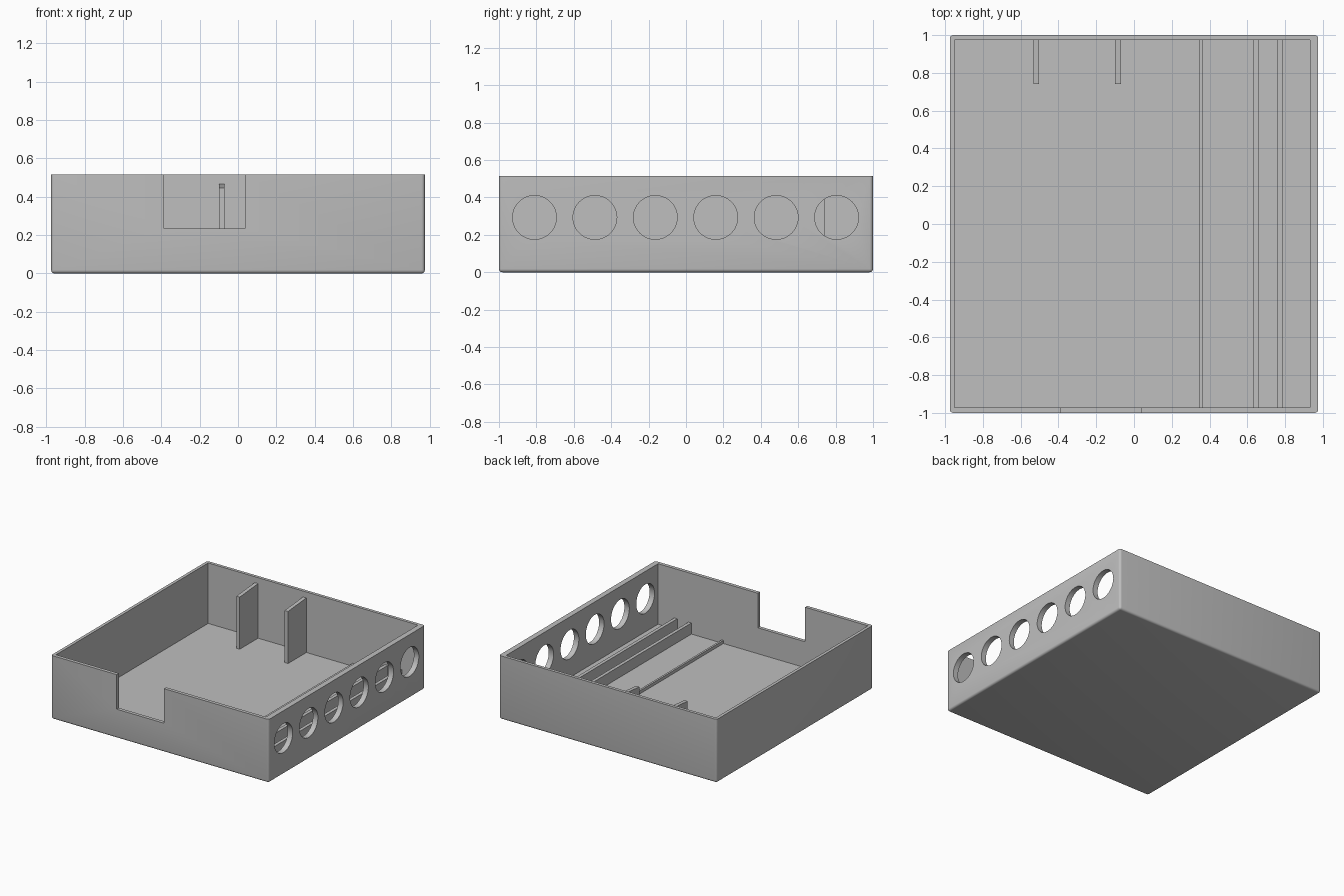
import bpy
import bmesh
from math import radians
from mathutils import Matrix

default = bpy.data.objects.get("Cube")
if default:
    bpy.data.objects.remove(default, do_unlink=True)

# Single plain grey material
grey = bpy.data.materials.new("matte_grey")
grey.use_nodes = True
colour = (0.52, 0.52, 0.52, 1)
grey.diffuse_color = colour
grey.node_tree.nodes["Principled BSDF"].inputs["Base Color"].default_value = colour

W, D, H = 0.975, 1.0, 0.515            # half width, half depth, height
IN_X, IN_Y = (-0.95, 0.931), (-0.972, 0.975)
FLOOR = 0.025
EMBED = 0.01                           # overlap that joins parts to the shell


def add_object(name, bm):
    mesh = bpy.data.meshes.new(name)
    bm.to_mesh(mesh)
    bm.free()
    mesh.materials.append(grey)
    obj = bpy.data.objects.new(name, mesh)
    bpy.context.collection.objects.link(obj)
    return obj


def box_mesh(x, y, z):
    bm = bmesh.new()
    bmesh.ops.create_cube(bm, size=1)
    for v in bm.verts:
        v.co = [r[0] if c < 0 else r[1] for c, r in zip(v.co, (x, y, z))]
    return bm


def box(name, x, y, z):
    return add_object(name, box_mesh(x, y, z))


def select_only(obj):
    bpy.ops.object.select_all(action='DESELECT')
    obj.select_set(True)
    bpy.context.view_layer.objects.active = obj


def cut(target, cutter):
    cutter.hide_render = True
    mod = target.modifiers.new("cut", 'BOOLEAN')
    mod.operation = 'DIFFERENCE'
    mod.solver = 'EXACT'
    mod.object = cutter
    select_only(target)
    bpy.ops.object.modifier_apply(modifier=mod.name)
    bpy.data.objects.remove(cutter, do_unlink=True)


# Tray shell with rounded upright corners and softened bottom edge
bm = box_mesh((-W, W), (-D, D), (0, H))
soft = [e for e in bm.edges if min(v.co.z for v in e.verts) < 0.01]
bmesh.ops.bevel(bm, geom=soft, offset=0.018, segments=4, profile=0.5, affect='EDGES')
tray = add_object("tray_shell", bm)

# Hollow interior and front notch
cut(tray, box("cavity_cutter", IN_X, IN_Y, (FLOOR, 1)))
cut(tray, box("notch_cutter", (-0.387, 0.036), (-1.1, -0.9), (0.235, 1)))

# Row of round holes through the side wall
for i in range(6):
    bm = bmesh.new()
    place = Matrix.Translation((W, -0.81 + 0.323 * i, 0.293)) @ Matrix.Rotation(radians(90), 4, 'Y')
    bmesh.ops.create_cone(bm, cap_ends=True, segments=48, radius1=0.117,
                          radius2=0.117, depth=0.3, matrix=place)
    cut(tray, add_object("hole_cutter", bm))

select_only(tray)
bpy.ops.object.shade_smooth_by_angle(angle=radians(30))

# Long low ribs along the floor
ribs = (("low_rib", 0.346, 0.362, 0.05),
        ("inner_rail", 0.632, 0.659, 0.115),
        ("outer_rail", 0.759, 0.786, 0.115))
for name, x0, x1, top in ribs:
    box(name, (x0, x1), (IN_Y[0] - EMBED, IN_Y[1] + EMBED), (FLOOR - EMBED, top))

# Upright fins on the back wall, tops falling gently to the front
for name, x in (("right_fin", -0.518), ("left_fin", -0.085)):
    bm = box_mesh((x - 0.015, x + 0.015), (0.74, IN_Y[1] + EMBED), (FLOOR - EMBED, 0.468))
    for v in bm.verts:
        if v.co.z > 0.4 and v.co.y < 0.8:
            v.co.z = 0.447
    add_object(name, bm)
